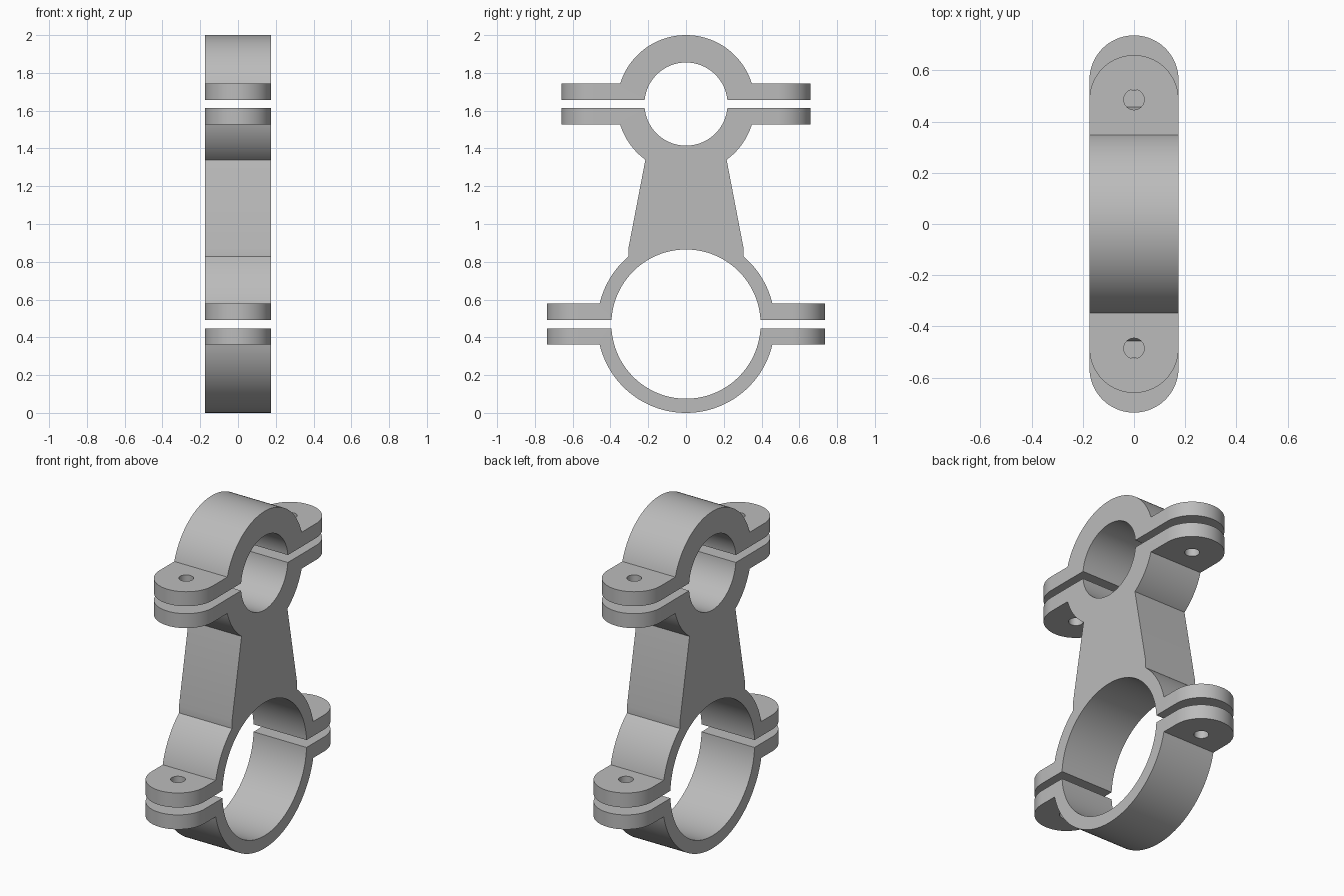
import bpy, bmesh
from math import sin, cos, asin, acos, pi, sqrt
from mathutils import Vector

cube = bpy.data.objects.get("Cube")
if cube:
    bpy.data.objects.remove(cube)

W = 0.174       # half width of the bracket
HOLE = 0.04     # bolt hole radius
GAP = 0.022     # half of the split between clamp halves
TAB = 0.108     # tab outer face, measured from the ring centre

# Clamp rings: centre height, outer radius, inner radius, tab reach
SMALL = dict(z=1.635, ro=0.365, ri=0.22, reach=0.66)
LARGE = dict(z=0.47, ro=0.47, ri=0.395, reach=0.737)

metal = bpy.data.materials.new("grey metal")
metal.use_nodes = True
grey = (0.5, 0.5, 0.5, 1)
metal.diffuse_color = grey
metal.node_tree.nodes["Principled BSDF"].inputs["Base Color"].default_value = grey


def arc(z, r, a0, a1, n=36):
    return [(r * cos(a0 + (a1 - a0) * i / n), z + r * sin(a0 + (a1 - a0) * i / n))
            for i in range(n + 1)]


def half_clamp(ring, side, end):
    """Right half of a clamp outline: bore, tab, then outer arc up to angle end."""
    z, ro, ri, reach = ring["z"], ring["ro"], ring["ri"], ring["reach"]
    bore = arc(z, ri, side * pi / 2, side * asin(GAP / ri))
    tab = [(reach, z + side * GAP), (reach, z + side * TAB)]
    return bore + tab + arc(z, ro, side * asin(TAB / ro), side * end)


def prism(bm, outline, place, depth):
    """Extrude a flat outline; place maps outline points into space."""
    face = bm.faces.new([bm.verts.new(place(*p)) for p in outline])
    new = bmesh.ops.extrude_face_region(bm, geom=[face])["geom"]
    bmesh.ops.translate(bm, vec=depth, verts=[v for v in new if isinstance(v, bmesh.types.BMVert)])


def make_object(name, bm):
    bmesh.ops.recalc_face_normals(bm, faces=bm.faces)
    mesh = bpy.data.meshes.new(name)
    bm.to_mesh(mesh)
    bm.free()
    ob = bpy.data.objects.new(name, mesh)
    bpy.context.collection.objects.link(ob)
    return ob


# Cutter that rounds the tab ends and drills the bolt holes
bm = bmesh.new()
for ring in (SMALL, LARGE):
    for s in (1, -1):
        c = ring["reach"] - W
        far = W + 0.05
        end = arc(c, W, 0, pi) + [(-far, c), (-far, c + far), (far, c + far), (far, c)]
        hole = arc(c, HOLE, 0, 2 * pi, 32)[:-1]
        for outline in (end, hole):
            prism(bm, outline, lambda x, y: (x, s * y, ring["z"] - 0.2), Vector((0, 0, 0.4)))
cutter = make_object("tab_cutter", bm)
cutter.hide_render = True


def clamp_part(name, half):
    """Mirror a half outline in y, extrude across the width and cut the tabs."""
    mirrored = [(-y, z) for y, z in reversed(half) if abs(y) > 1e-5]
    bm = bmesh.new()
    prism(bm, half + mirrored, lambda y, z: (-W, y, z), Vector((2 * W, 0, 0)))
    ob = make_object(name, bm)
    ob.data.materials.append(metal)
    cut = ob.modifiers.new("tabs", "BOOLEAN")
    cut.operation, cut.solver, cut.object = "DIFFERENCE", "EXACT", cutter
    bpy.context.view_layer.update()
    ob.data = bpy.data.meshes.new_from_object(ob.evaluated_get(bpy.context.evaluated_depsgraph_get()))
    ob.modifiers.clear()
    ob.data.name = name
    bpy.ops.object.select_all(action="DESELECT")
    ob.select_set(True)
    bpy.context.view_layer.objects.active = ob
    bpy.ops.object.shade_smooth_by_angle(angle=0.4)
    return ob


# Removable caps
clamp_part("upper_cap", half_clamp(SMALL, 1, pi / 2))
clamp_part("lower_cap", half_clamp(LARGE, -1, pi / 2))

# Body: two half clamps joined by a tapered web
neck, foot = 0.215, 0.305
upper = half_clamp(SMALL, -1, acos(neck / SMALL["ro"]))
lower = half_clamp(LARGE, 1, acos(foot / LARGE["ro"]))
clamp_part("body", upper + [(foot, 0.87)] + lower[::-1])

bpy.data.objects.remove(cutter)
